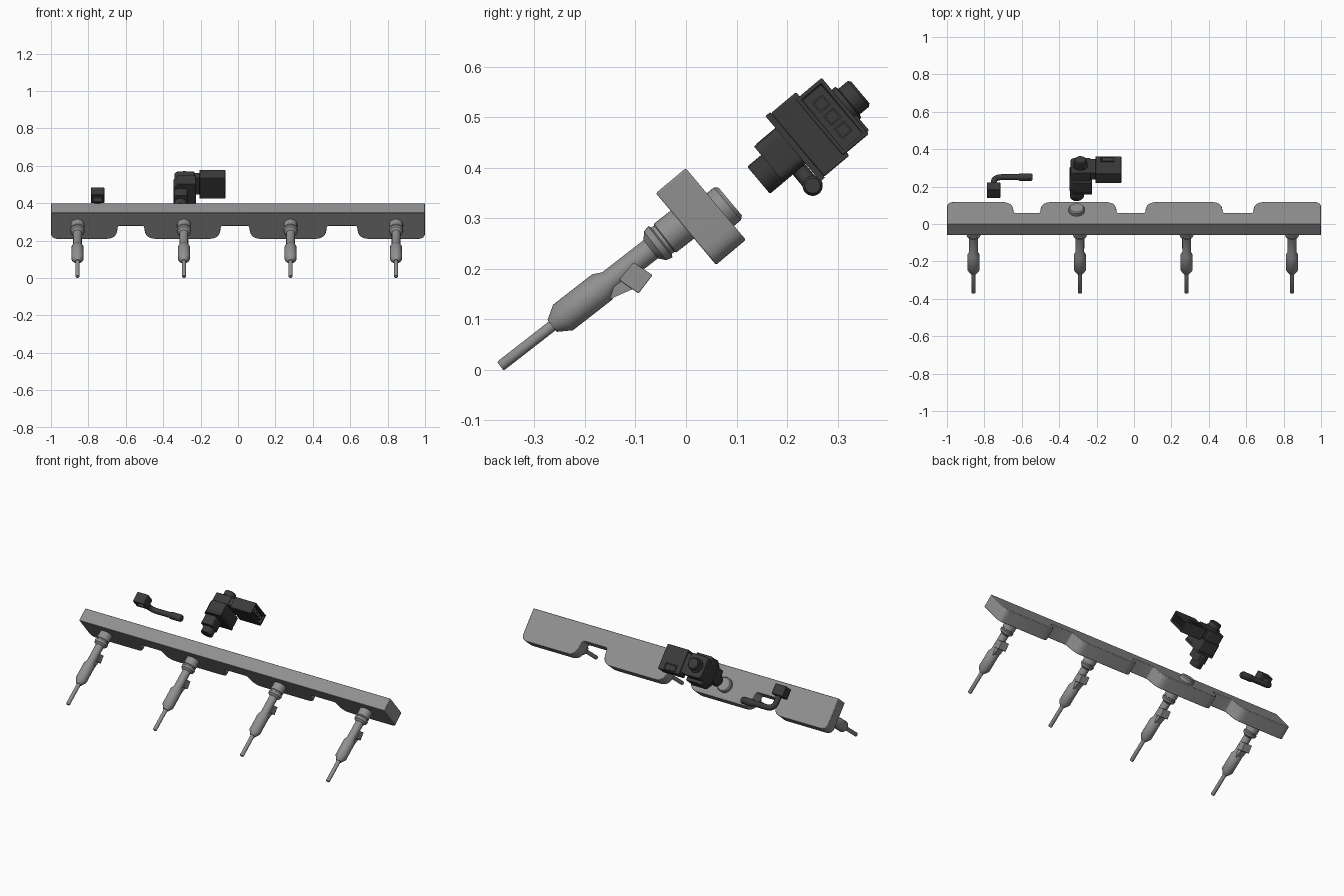
import bpy, bmesh, math
from mathutils import Matrix, Vector

if "Cube" in bpy.data.objects:
    bpy.data.objects.remove(bpy.data.objects["Cube"])

# Everything is built in a frame tilted about x: local (x, v, w), w = injector axis
TILT = Matrix.Rotation(math.radians(-50), 4, 'X')


def material(name, g):
    m = bpy.data.materials.new(name)
    m.diffuse_color = (g, g, g, 1)
    m.use_nodes = True
    m.node_tree.nodes["Principled BSDF"].inputs["Base Color"].default_value = m.diffuse_color
    return m


dark = material("dark_plastic", 0.043)
metal = material("grey_metal", 0.28)


def finish(name, bm, mat, bevel=0.0, local=Matrix()):
    bmesh.ops.recalc_face_normals(bm, faces=bm.faces)
    me = bpy.data.meshes.new(name)
    bm.to_mesh(me)
    bm.free()
    ob = bpy.data.objects.new(name, me)
    bpy.context.collection.objects.link(ob)
    ob.matrix_world = TILT @ local
    me.materials.append(mat)
    if bevel:
        m = ob.modifiers.new("bevel", 'BEVEL')
        m.width, m.segments, m.limit_method = bevel, 2, 'ANGLE'
    bpy.ops.object.select_all(action='DESELECT')
    ob.select_set(True)
    bpy.context.view_layer.objects.active = ob
    bpy.ops.object.shade_smooth_by_angle(angle=math.radians(35))
    return ob


def lathe(name, prof, local=Matrix(), mat=metal, n=32):
    """Revolve (radius, height) pairs about the local w axis."""
    bm = bmesh.new()
    rings = [[bm.verts.new((r * math.cos(2 * math.pi * i / n), r * math.sin(2 * math.pi * i / n), h))
              for i in range(n)] for r, h in prof]
    for a, b in zip(rings, rings[1:]):
        for i in range(n):
            j = (i + 1) % n
            bm.faces.new((a[i], a[j], b[j], b[i]))
    bm.faces.new(rings[0])
    bm.faces.new(rings[-1])
    return finish(name, bm, mat, 0, local)


def rounded(pts, seg=6):
    """Round the corners of (a, b, radius) points."""
    out = []
    for i, (a, b, r) in enumerate(pts):
        p = Vector((a, b))
        if not r:
            out.append(p)
            continue
        p0 = p + (Vector(pts[i - 1][:2]) - p).normalized() * r
        p1 = p + (Vector(pts[(i + 1) % len(pts)][:2]) - p).normalized() * r
        for k in range(seg + 1):
            t = k / seg
            out.append(p0 * (1 - t) ** 2 + p * 2 * t * (1 - t) + p1 * t * t)
    return out


def prism(name, pts, lo, hi, plane='xv', mat=metal, bevel=0.0):
    bm = bmesh.new()
    put = (lambda p, d: (p[0], p[1], d)) if plane == 'xv' else (lambda p, d: (d, p[0], p[1]))
    a = [bm.verts.new(put(p, lo)) for p in pts]
    b = [bm.verts.new(put(p, hi)) for p in pts]
    bm.faces.new(a)
    bm.faces.new(b)
    for i in range(len(a)):
        j = (i + 1) % len(a)
        bm.faces.new((a[i], a[j], b[j], b[i]))
    return finish(name, bm, mat, bevel)


def box(name, x, v, w, mat=dark, bevel=0.0, open_dir=None, rim=0.01, depth=0.03):
    """Box from ranges; optionally hollowed on the face pointing along open_dir."""
    bm = bmesh.new()
    bmesh.ops.create_cube(bm, size=1)
    for p in bm.verts:
        p.co = [(r[0] + r[1]) / 2 + c * (r[1] - r[0]) for r, c in zip((x, v, w), p.co)]
    if open_dir:
        d = Vector(open_dir)
        bm.normal_update()
        f = max(bm.faces, key=lambda f: f.normal.dot(d))
        bmesh.ops.inset_individual(bm, faces=[f], thickness=rim)
        g = bmesh.ops.extrude_discrete_faces(bm, faces=[f])['faces'][0]
        bmesh.ops.translate(bm, verts=g.verts[:], vec=-d * depth)
    return finish(name, bm, mat, bevel)


# Rail: flat bar with four rounded lobes along its lower edge
NOTCH, LOW = -0.212, -0.121
outline = [(-1, -0.306, 0), (-1, LOW, 0.04)]
for a, b in ((-0.642, -0.503), (-0.091, 0.059), (0.476, 0.636)):
    outline += [(a - 0.01, LOW, 0.055), (a, NOTCH, 0.012), (b, NOTCH, 0.012), (b + 0.01, LOW, 0.055)]
outline += [(1, LOW, 0.04), (1, -0.306, 0)]
prism("fuel_rail", rounded(outline), 0.179, 0.256, bevel=0.003)
lathe("rail_port", [(0.042, 0.25), (0.042, 0.274), (0.036, 0.281)],
      Matrix.Translation((-0.307, -0.199, 0)))

# Injectors with their plug sockets
inj = [(0.009, -0.277), (0.011, -0.274), (0.011, -0.147), (0.015, -0.147), (0.032, -0.12),
       (0.032, -0.022), (0.023, -0.004), (0.023, 0.1), (0.036, 0.111), (0.039, 0.124),
       (0.033, 0.127), (0.033, 0.134), (0.036, 0.136), (0.036, 0.185)]
for i, x in enumerate((-0.858, -0.289, 0.281, 0.845), 1):
    lathe(f"injector_{i}", inj,
          Matrix.Translation((x, -0.2313, 0)) @ Matrix.Rotation(-0.037, 4, 'X'))
    prism(f"injector_socket_arm_{i}", [(-0.235, -0.03), (-0.204, -0.026), (-0.19, 0.022), (-0.235, 0.03)],
          x - 0.018, x + 0.018, 'vw')
    prism(f"injector_socket_{i}", [(-0.229, 0.057), (-0.186, 0.07), (-0.176, 0.025), (-0.221, 0.013)],
          x - 0.025, x + 0.025, 'vw', bevel=0.002)

# Pressure sensor: spigot, collar, body, head, knob
lathe("sensor_spigot", [(0.033, 0.351), (0.035, 0.354), (0.035, 0.45)],
      Matrix.Translation((-0.307, -0.195, 0)), dark)
prism("sensor_collar", rounded([(-0.342, -0.252, 0.02), (-0.268, -0.252, 0.02), (-0.268, -0.163, 0.02),
                                (-0.342, -0.163, 0.02)]), 0.387, 0.45, mat=dark)
body = [(-0.345, -0.25), (-0.32, -0.281), (-0.225, -0.281), (-0.225, -0.117), (-0.32, -0.117), (-0.345, -0.148)]
prism("sensor_base_plate", [(x, v + (v + 0.199) * 0.03) for x, v in body], 0.443, 0.455, mat=dark)
prism("sensor_body", body, 0.455, 0.52, mat=dark, bevel=0.003)
prism("sensor_head", rounded([(-0.34, -0.262, 0.025), (-0.232, -0.262, 0.01), (-0.232, -0.135, 0.01),
                              (-0.34, -0.135, 0.025)]), 0.518, 0.575, mat=dark, bevel=0.003)
lathe("sensor_knob", [(0.04, 0.57), (0.04, 0.586), (0.033, 0.588), (0.033, 0.612), (0.028, 0.617)],
      Matrix.Translation((-0.287, -0.199, 0)), dark)

# Sensor plug housing with a recessed mouth, three terminals and a latch
box("plug_neck", (-0.24, -0.2), (-0.255, -0.14), (0.526, 0.57))
box("plug_housing", (-0.206, -0.068), (-0.27, -0.125), (0.51, 0.577), dark, 0.003,
    (1, 0, 0), 0.012, 0.05)
for i, v in enumerate((-0.231, -0.1975, -0.164), 1):
    box(f"plug_terminal_{i}", (-0.13, -0.07), (v - 0.013, v + 0.013), (0.53, 0.557), dark, 0,
        (1, 0, 0), 0.005, 0.03)
box("plug_latch", (-0.178, -0.104), (-0.17, -0.13), (0.57, 0.582), dark, 0.002,
    (0, 0, 1), 0.008, 0.006)

# Small elbow hose: square boot, bent pipe and thicker end
box("hose_boot", (-0.787, -0.715), (-0.253, -0.193), (0.392, 0.452), dark, 0.003,
    (0, 0, -1), 0.016, 0.03)
cu = bpy.data.curves.new("hose_pipe", 'CURVE')
cu.dimensions, cu.bevel_depth, cu.bevel_resolution, cu.use_fill_caps = '3D', 0.016, 4, True
path = rounded([(-0.75, -0.20, 0), (-0.75, -0.118, 0.045), (-0.55, -0.118, 0)], 8)
sp = cu.splines.new('POLY')
sp.points.add(len(path) - 1)
for p, q in zip(sp.points, path):
    p.co = (q.x, q.y, 0.426, 1)
hose = bpy.data.objects.new("hose_pipe", cu)
bpy.context.collection.objects.link(hose)
hose.matrix_world = TILT
cu.materials.append(dark)
lathe("hose_end", [(0.016, -0.62), (0.02, -0.612), (0.02, -0.55), (0.015, -0.542)],
      Matrix.Translation((0, -0.118, 0.426)) @ Matrix.Rotation(math.pi / 2, 4, 'Y'), dark)
